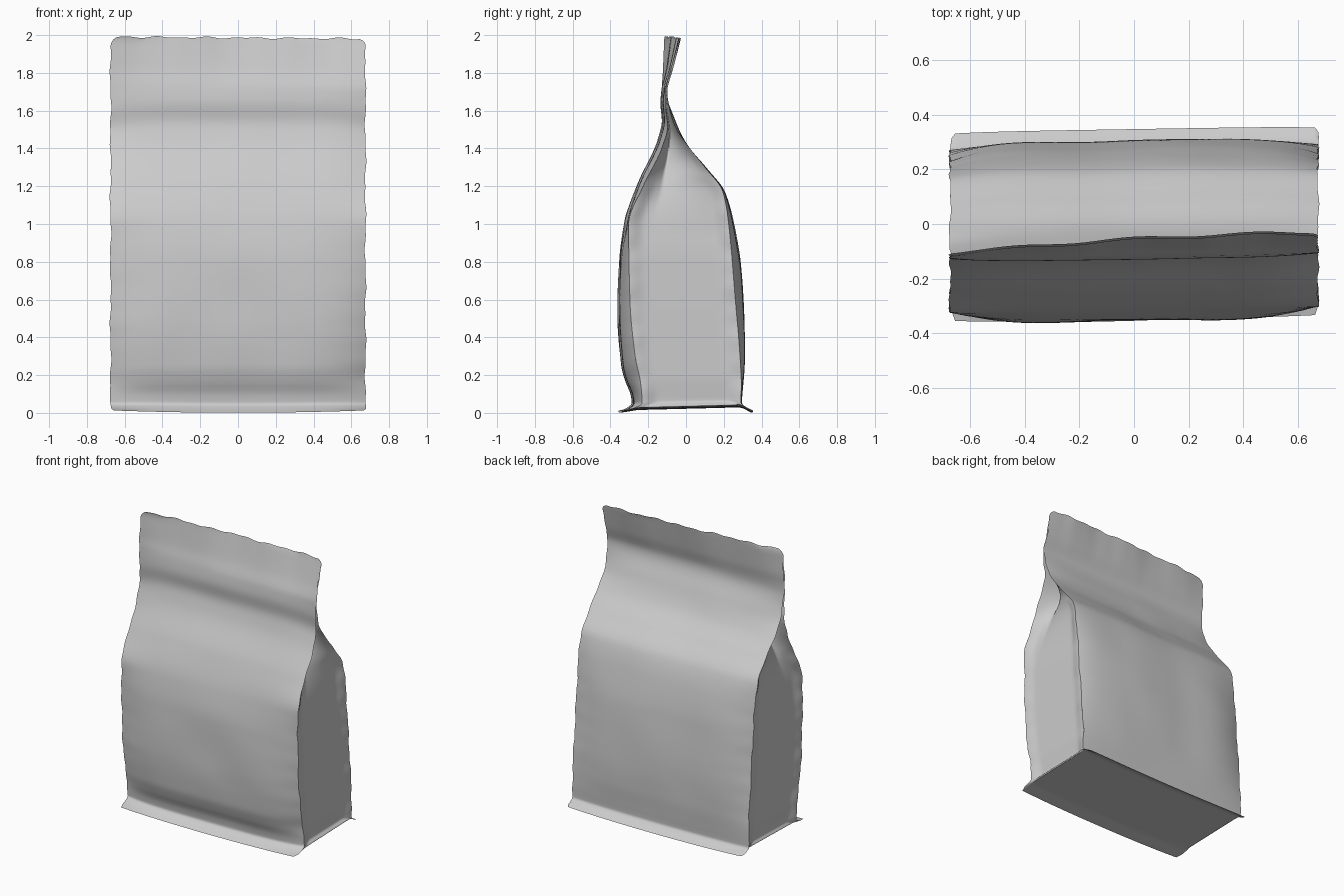
import bpy, bmesh, math
from mathutils import noise, Vector

if "Cube" in bpy.data.objects:
    bpy.data.objects.remove(bpy.data.objects["Cube"])

# Depth profiles as (z, y): middle of each panel and its side seams
FRONT_MID = [(0.01, -.35), (.03, -.312), (.055, -.283), (.1, -.29), (.16, -.315), (.25, -.34),
             (.5, -.358), (.8, -.35), (1, -.322), (1.22, -.25), (1.45, -.145), (1.55, -.122),
             (1.64, -.13), (1.72, -.122), (1.82, -.1), (2, -.073)]
FRONT_SEAM = [(0.01, -.345), (.025, -.28), (.05, -.243), (.15, -.25), (.3, -.28), (.6, -.308),
              (1, -.315), (1.2, -.238), (1.4, -.14), (1.52, -.108), (1.62, -.118), (1.7, -.117),
              (1.82, -.1), (2, -.073)]
BACK_MID = [(0.01, .348), (.03, .315), (.055, .29), (.12, .295), (.25, .305), (.4, .308), (.8, .283),
            (1, .25), (1.17, .2), (1.3, .1), (1.42, .0), (1.55, -.062), (1.7, -.11),
            (1.82, -.09), (2, -.066)]
BACK_SEAM = [(0.01, .343), (.03, .3), (.055, .28), (.15, .282), (.3, .275), (.6, .25), (1, .215),
             (1.17, .185), (1.3, .09), (1.42, -.005), (1.52, -.07), (1.62, -.1), (1.7, -.11),
             (1.82, -.09), (2, -.066)]
FOLD = [(0.01, .0), (.05, .025), (.2, .015), (.8, .016), (1, .03), (1.2, .07), (1.4, .15), (1.64, .26)]


def interp(pts, z):
    """Smooth monotone interpolation through a profile."""
    z = min(max(z, pts[0][0]), pts[-1][0])
    n = len(pts)
    d = [(pts[i + 1][1] - pts[i][1]) / (pts[i + 1][0] - pts[i][0]) for i in range(n - 1)]

    def tangent(i):
        if i == 0 or i == n - 1:
            return d[0] if i == 0 else d[-1]
        a, b = d[i - 1], d[i]
        return 0 if a * b <= 0 else 2 * a * b / (a + b)
    i = next(k for k in range(n - 1) if z <= pts[k + 1][0])
    h = pts[i + 1][0] - pts[i][0]
    t = (z - pts[i][0]) / h
    return ((1 + 2 * t) * (1 - t) ** 2 * pts[i][1] + t * (1 - t) ** 2 * h * tangent(i)
            + t * t * (3 - 2 * t) * pts[i + 1][1] + t * t * (t - 1) * h * tangent(i + 1))


def clamp(t):
    return min(max(t, 0), 1)


def half_width(z, side):
    """Slightly wavy side edge, rounded at the top and bottom corners."""
    w = .675 + .003 * math.sin(19 * z + side) + .002 * math.sin(47 * z + 2 * side)
    for r, k in ((.05, z - 1.95), (.015, .025 - z)):
        w -= r - math.sqrt(max(0, r * r - max(0, k) ** 2))
    return w


def place(x, y, z, u):
    """Shared lean, twist and edge ripple, so that neighbouring parts meet."""
    top = clamp((z - 1.72) / .28)
    low = max(0, 1 - z / .12)
    y += .011 * u + top * (.015 + .026 * u - .015 * u * u + .005 * math.cos(9 * u))
    z += low * (.013 * u * u - .01)
    z += top * (-.012 - .005 * u + .003 * math.sin(17 * u) + .003 * math.cos(29 * u + 1))
    return Vector((x, y, z))


def panel_point(mid, seam, u, z):
    m, s = interp(mid, z), interp(seam, z)
    y = s + (m - s) * (1 - abs(u) ** 5)
    # soft wrinkles, fading at seams, base and sealed top
    fade = (1 - u ** 4) * clamp((z - .06) * 3) * clamp((1.72 - z) * 4)
    off = 0 if mid is FRONT_MID else 7
    y += fade * .008 * noise.noise(Vector((u * 2 + off, z * 2.6, off)))
    return place(u * half_width(z, 1 if u > 0 else -1), y, z, u)


def sheet(name, fn, us, vs, flip=False):
    bm = bmesh.new()
    g = [[bm.verts.new(fn(u, v)) for u in us] for v in vs]
    for j in range(len(vs) - 1):
        for i in range(len(us) - 1):
            f = [g[j][i], g[j][i + 1], g[j + 1][i + 1], g[j + 1][i]]
            bm.faces.new(f[::-1] if flip else f).smooth = True
    me = bpy.data.meshes.new(name)
    bm.to_mesh(me)
    bm.free()
    ob = bpy.data.objects.new(name, me)
    bpy.context.collection.objects.link(ob)
    return ob


def span(a, b, n):
    return [a + (b - a) * i / n for i in range(n + 1)]


def lift(s):
    """Raises the base above the flared front and back seams."""
    return (.012 + .018 * s) * clamp(s / .13) * clamp((1 - s) / .08)


base = span(.01, .1, 12)
us = span(-1, 1, 64)
zs = base + span(.1, 1.94, 92)[1:] + span(1.94, 1.998, 12)[1:]

# Front and back panels, joined at the top as a flat seal
sheet("front_panel", lambda u, z: panel_point(FRONT_MID, FRONT_SEAM, u, z), us, zs)
sheet("back_panel", lambda u, z: panel_point(BACK_MID, BACK_SEAM, u, z), us, zs, True)


# Side gussets: nearly flat low down, tucking in behind the front panel toward the top
def gusset(side):
    def fn(s, z):
        a = panel_point(FRONT_MID, FRONT_SEAM, side, z)
        b = panel_point(BACK_MID, BACK_SEAM, side, z)
        p = a.lerp(b, s)
        flat = clamp(6 * min(s, 1 - s))
        flat = flat * flat * (3 - 2 * flat)
        high = clamp((z - .95) / .3)
        tuck = min(s / .25, (1 - s) / .75)
        # keep the seam's ripple out of the gusset's middle
        p.x += side * (.675 - half_width(z, side)) * flat * clamp((z - .03) / .05)
        p.x -= side * interp(FOLD, z) * (flat * (1 - high) + tuck * high)
        p.z += lift(s) * max(0, 1 - (z - .01) / .08)
        return p
    return fn


gz = base + span(.1, 1.64, 70)[1:]
sheet("right_gusset", gusset(1), span(0, 1, 32), gz)
sheet("left_gusset", gusset(-1), span(0, 1, 32), gz, True)


# Base panel reaching out to the flared bottom seams
def bottom(u, s):
    a = panel_point(FRONT_MID, FRONT_SEAM, u, .01)
    b = panel_point(BACK_MID, BACK_SEAM, u, .01)
    p = a.lerp(b, s)
    p.z += lift(s)
    return p


sheet("bottom_panel", bottom, us, span(0, 1, 32), True)
